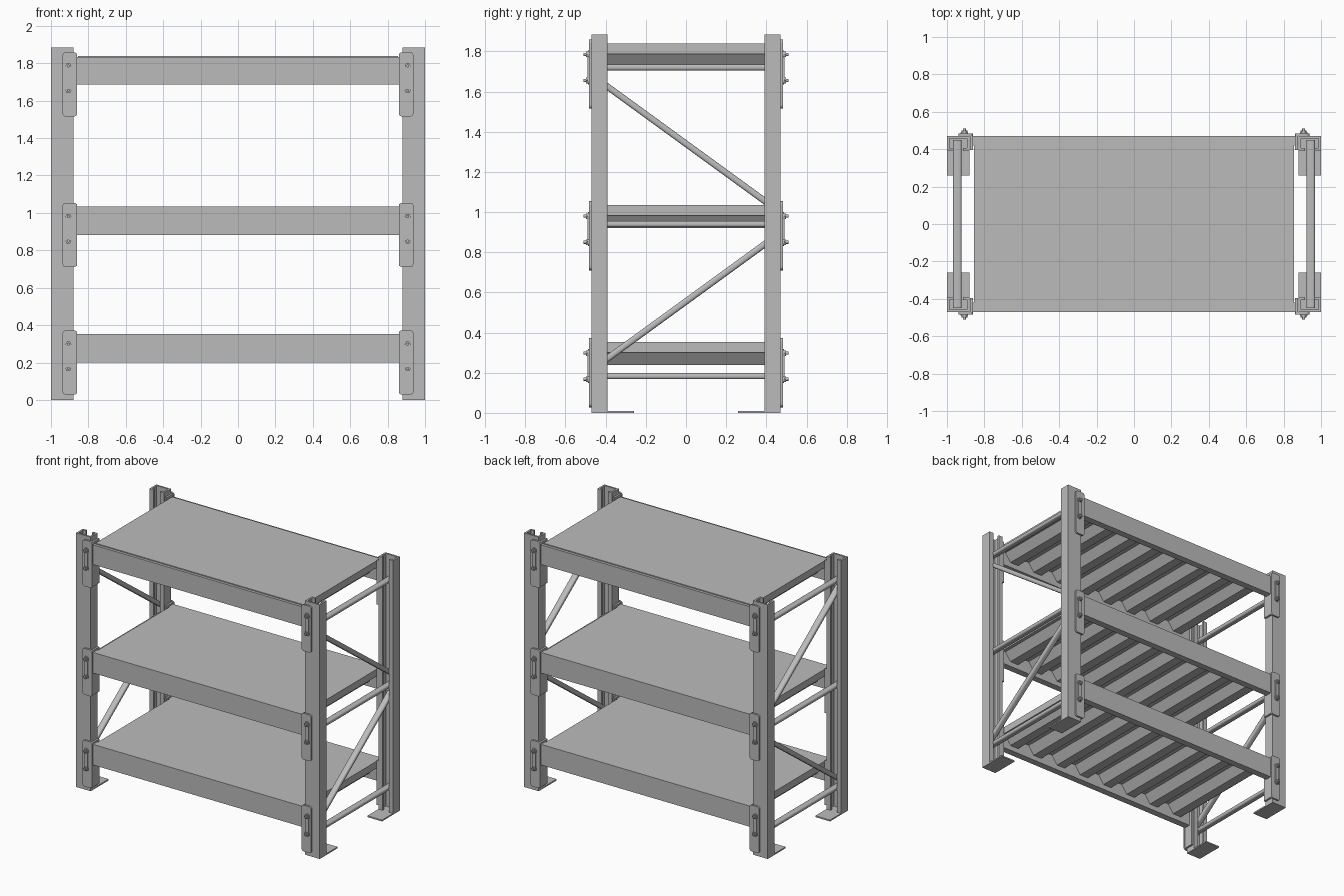
import bpy, bmesh, math
from mathutils import Vector

cube = bpy.data.objects.get("Cube")
if cube:
    bpy.data.objects.remove(cube)

steel = bpy.data.materials.new("grey steel")
steel.use_nodes = True
GREY = (0.5, 0.5, 0.5, 1)
steel.diffuse_color = GREY
steel.node_tree.nodes["Principled BSDF"].inputs["Base Color"].default_value = GREY


def finish(name, bm, smooth=False):
    bmesh.ops.recalc_face_normals(bm, faces=bm.faces)
    mesh = bpy.data.meshes.new(name)
    bm.to_mesh(mesh)
    bm.free()
    mesh.materials.append(steel)
    ob = bpy.data.objects.new(name, mesh)
    bpy.context.collection.objects.link(ob)
    if smooth:
        bpy.ops.object.select_all(action='DESELECT')
        ob.select_set(True)
        bpy.context.view_layer.objects.active = ob
        bpy.ops.object.shade_smooth_by_angle(angle=math.radians(40))
    return ob


def prism(name, points, offset, smooth=False):
    """Extrude a closed outline of 3D points along an offset."""
    bm = bmesh.new()
    face = bm.faces.new([bm.verts.new(p) for p in points])
    out = bmesh.ops.extrude_face_region(bm, geom=[face], use_keep_orig=True)
    moved = [g for g in out["geom"] if isinstance(g, bmesh.types.BMVert)]
    bmesh.ops.translate(bm, verts=moved, vec=offset)
    return finish(name, bm, smooth)


def box(name, lo, hi):
    (x0, y0, z0), (x1, y1, z1) = lo, hi
    return prism(name, [(x0, y0, z0), (x1, y0, z0), (x1, y1, z0), (x0, y1, z0)],
                 (0, 0, z1 - z0))


def rounded(cx, cz, w, h, r, y, steps=4):
    """Rounded rectangle outline in the xz plane."""
    pts = []
    for k, (sx, sz) in enumerate([(1, 1), (-1, 1), (-1, -1), (1, -1)]):
        for i in range(steps + 1):
            a = math.pi / 2 * (k + i / steps)
            pts.append((cx + sx * (w / 2 - r) + r * math.cos(a), y,
                        cz + sz * (h / 2 - r) + r * math.sin(a)))
    return pts


def bar(name, start, end, width, height):
    """Soft-edged brace; its width lies along x."""
    a, b = Vector(start), Vector(end)
    up = Vector((1, 0, 0)).cross(b - a).normalized()
    outline = [a + Vector((p[0], 0, 0)) + up * p[2]
               for p in rounded(0, 0, width, height, height * 0.4, 0)]
    return prism(name, outline, b - a, True)


def bolt(name, x, y, z, sy):
    """Washer, hexagonal nut and stud pointing outward."""
    for part, r, length, sides in (("washer", 0.02, 0.006, 16),
                                   ("nut", 0.016, 0.016, 6),
                                   ("stud", 0.008, 0.027, 12)):
        ring = [(x + r * math.cos(math.tau * i / sides), y,
                 z + r * math.sin(math.tau * i / sides)) for i in range(sides)]
        prism(f"{name}_{part}", ring, (0, sy * length, 0), True)


TOPS = (0.353, 1.035, 1.84)
HALF_DECK = 0.855

# Corner posts, foot plates, beam brackets and bolts
half = [(0.06, 0.47), (0.06, 0.39), (0.025, 0.39), (0.025, 0.405),
        (0.047, 0.405), (0.047, 0.457)]
channel = half + [(-x, y) for x, y in reversed(half)]
for sx, side in ((1, "left"), (-1, "right")):
    for sy, end in ((-1, "front"), (1, "back")):
        tag = f"{end}_{side}"
        prism(f"{tag}_post", [(sx * (0.94 + x), sy * y, 0) for x, y in channel],
              (0, 0, 1.885))
        box(f"{tag}_foot", (sx * 0.88, sy * 0.26, 0), (sx, sy * 0.47, 0.01))
        for n, top in enumerate(TOPS, 1):
            mid = top - 0.153
            prism(f"{tag}_bracket_{n}",
                  rounded(sx * 0.899, mid, 0.078, 0.344, 0.018, sy * 0.47),
                  (0, sy * 0.013, 0))
            box(f"{tag}_bracket_flange_{n}", (sx * 0.862, sy * 0.395, mid - 0.165),
                (sx * 0.876, sy * 0.475, mid + 0.165))
            prism(f"{tag}_lock_plate_{n}",
                  rounded(sx * 0.907, top - 0.115, 0.03, 0.135, 0.006, sy * 0.48),
                  (0, sy * 0.011, 0))
            for m, drop in enumerate((0.055, 0.185), 1):
                bolt(f"{tag}_bolt_{n}_{m}", sx * 0.907, sy * 0.483, top - drop, sy)

    # Side frame braces
    x = sx * 0.945
    for n, z in enumerate((0.183, 0.94, 1.72), 1):
        bar(f"{side}_cross_brace_{n}", (x, -0.45, z), (x, 0.45, z), 0.046, 0.03)
    for n, (z0, z1) in enumerate(((0.235, 0.875), (1.66, 1.02)), 1):
        bar(f"{side}_diagonal_brace_{n}", (x, -0.44, z0), (x, 0.44, z1), 0.046, 0.032)

# Shelves: beams, flat deck and ribbed underside
RIBS = 8
pitch = 2 * HALF_DECK / RIBS
for n, top in enumerate(TOPS, 1):
    beam_top = top - (0.007 if n == len(TOPS) else 0)
    for sy, end in ((-1, "front"), (1, "back")):
        box(f"{end}_beam_{n}", (-0.865, sy * 0.42, top - 0.153),
            (0.865, sy * 0.47, beam_top))
    box(f"deck_{n}", (-HALF_DECK, -0.45, top - 0.052), (HALF_DECK, 0.45, top))
    for r in range(RIBS):
        cx = -HALF_DECK + (r + 0.5) * pitch
        rib = [(-0.082, 0.05), (-0.035, 0.115), (0.035, 0.115), (0.082, 0.05)]
        prism(f"deck_{n}_rib_{r + 1}", [(cx + dx, -0.42, top - dz) for dx, dz in rib],
              (0, 0.84, 0))
